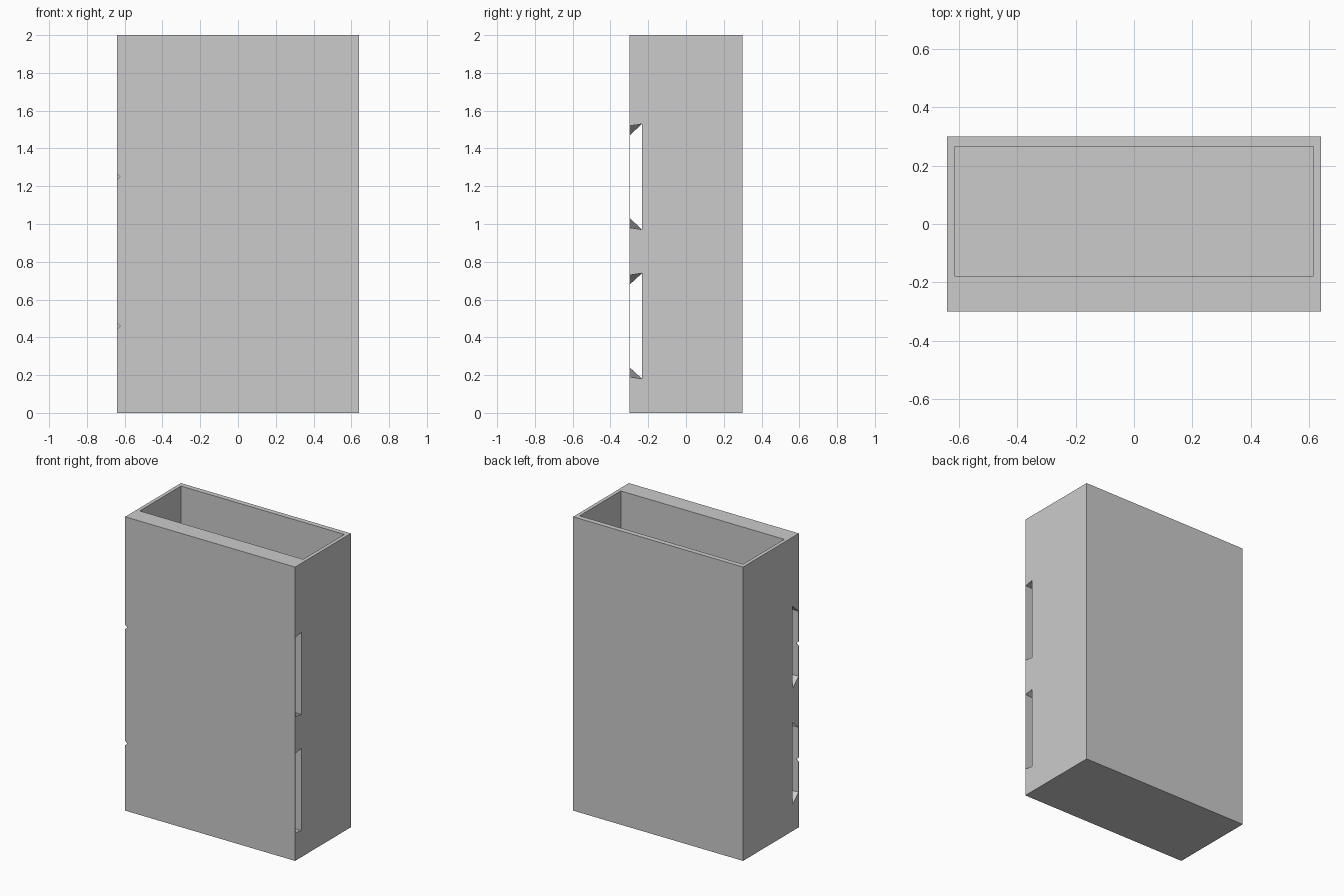
import bpy
import bmesh

cube = bpy.data.objects.get("Cube")
if cube:
    bpy.data.objects.remove(cube, do_unlink=True)

grey = bpy.data.materials.new("plain_grey")
grey.use_nodes = True
colour = (0.6, 0.6, 0.6, 1)
grey.diffuse_color = colour
grey.node_tree.nodes["Principled BSDF"].inputs["Base Color"].default_value = colour

W, D, H = 0.64, 0.30, 2.0
SKIN = 0.003


def loft(name, start, end):
    """Solid spanning two matching closed loops of points."""
    bm = bmesh.new()
    a = [bm.verts.new(p) for p in start]
    b = [bm.verts.new(p) for p in end]
    bm.faces.new(a)
    bm.faces.new(b)
    for i in range(len(a)):
        j = (i + 1) % len(a)
        bm.faces.new((a[i], a[j], b[j], b[i]))
    bmesh.ops.recalc_face_normals(bm, faces=bm.faces)
    mesh = bpy.data.meshes.new(name)
    bm.to_mesh(mesh)
    bm.free()
    mesh.materials.append(grey)
    obj = bpy.data.objects.new(name, mesh)
    bpy.context.collection.objects.link(obj)
    return obj


def box(name, x, y, z):
    loops = [[(x[0], y[0], h), (x[1], y[0], h), (x[1], y[1], h), (x[0], y[1], h)] for h in z]
    return loft(name, *loops)


def cut(target, cutter):
    mod = target.modifiers.new(cutter.name, "BOOLEAN")
    mod.operation = "DIFFERENCE"
    mod.solver = "EXACT"
    mod.object = cutter
    cutter.hide_render = True
    cutter.hide_viewport = True
    cutter.hide_set(True)


# Open-topped case with a thick front wall
case = box("case", (-W, W), (-D, D), (0, H))
cut(case, box("cavity_cutter", (-0.615, 0.615), (-0.178, 0.265), (0.03, H + 0.1)))


def channel_section(x, z, front_half, back_half):
    front, back = -D + SKIN, -0.232
    return [(x, front, z - front_half), (x, back, z - back_half),
            (x, back, z + back_half), (x, front, z + front_half)]


# Tapered dovetail channels behind the front skin, with a notch at one end
for label, z in (("lower", 0.46), ("upper", 1.25)):
    cut(case, loft(label + "_channel_cutter",
                   channel_section(-W - 0.01, z, 0.22, 0.28),
                   channel_section(W + 0.01, z, 0.27, 0.28)))
    loops = [[(-W - 0.02, y, z - 0.034), (-W + 0.016, y, z), (-W - 0.02, y, z + 0.034)]
             for y in (-D - 0.02, -D + 0.02)]
    cut(case, loft(label + "_notch_cutter", *loops))

# Bake the cuts and drop the helpers
bpy.context.view_layer.update()
for mod in case.modifiers:
    mod.object.hide_viewport = False
bpy.context.view_layer.update()
graph = bpy.context.evaluated_depsgraph_get()
baked = bpy.data.meshes.new_from_object(case.evaluated_get(graph))
helpers = [mod.object for mod in case.modifiers]
case.modifiers.clear()
case.data = baked
for helper in helpers:
    bpy.data.objects.remove(helper, do_unlink=True)
